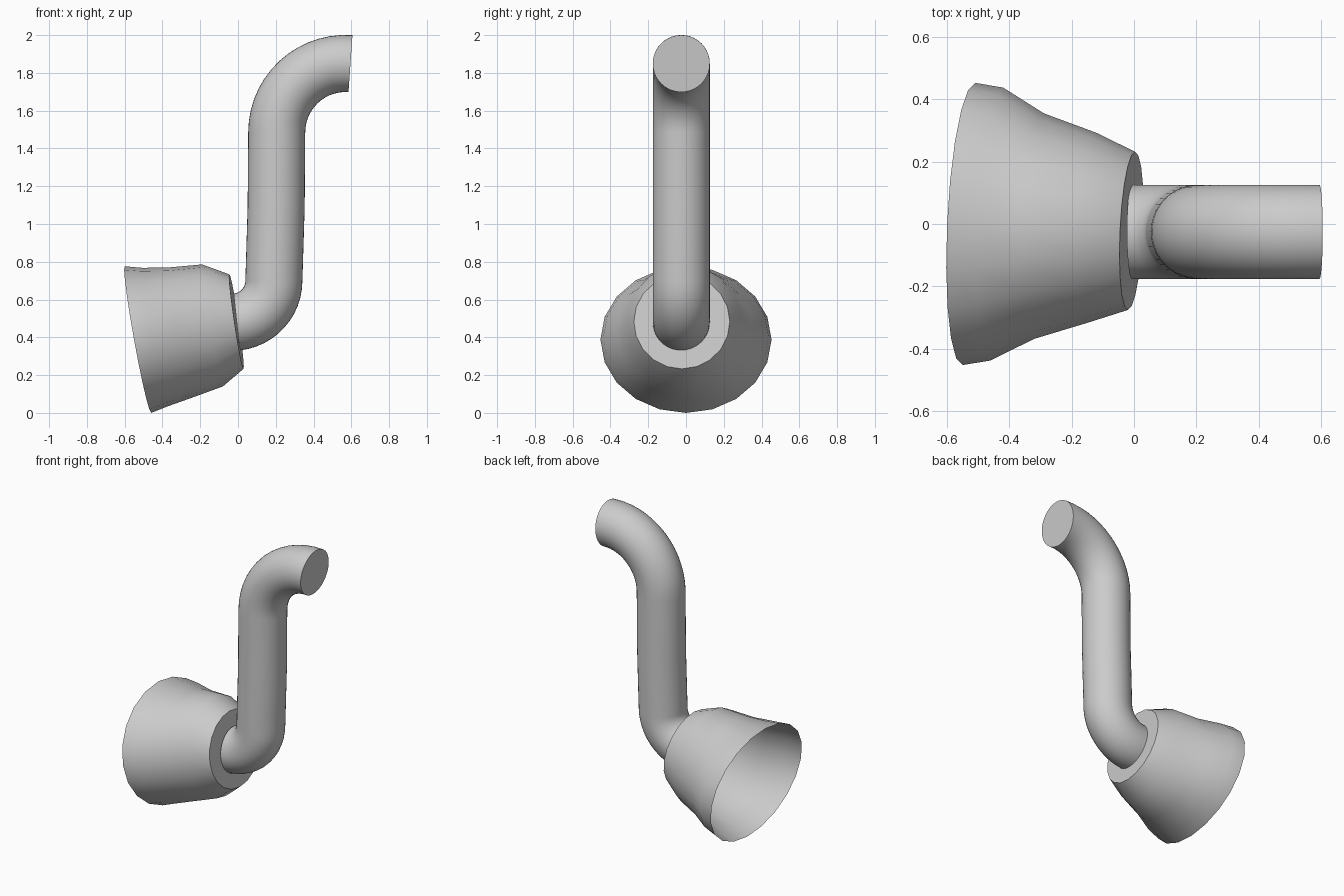
import bpy, bmesh
from math import sin, cos, radians, tau
from mathutils import Vector

if "Cube" in bpy.data.objects:
    bpy.data.objects.remove(bpy.data.objects["Cube"])


def loft(name, rings, cap_first, cap_last):
    """Skin a list of point rings, optionally closing the ends."""
    bm = bmesh.new()
    loops = [[bm.verts.new(p) for p in ring] for ring in rings]
    n = len(loops[0])
    for a, b in zip(loops, loops[1:]):
        for i in range(n):
            j = (i + 1) % n
            bm.faces.new((a[i], a[j], b[j], b[i]))
    if cap_first:
        bm.faces.new(loops[0][::-1])
    if cap_last:
        bm.faces.new(loops[-1])
    bmesh.ops.recalc_face_normals(bm, faces=bm.faces)
    mesh = bpy.data.meshes.new(name)
    bm.to_mesh(mesh)
    bm.free()
    obj = bpy.data.objects.new(name, mesh)
    bpy.context.collection.objects.link(obj)
    bpy.ops.object.select_all(action='DESELECT')
    obj.select_set(True)
    bpy.context.view_layer.objects.active = obj
    bpy.ops.object.shade_smooth_by_angle(angle=radians(40))
    return obj


# S-shaped pipe: (centre x, centre z, tangent angle) along its path
PIPE_Y, PIPE_R = -0.025, 0.151
path = []
for i in range(13):                       # lower bend
    a = radians(-84 + 84 * i / 12)
    path.append((-0.03 + 0.22 * cos(a), 0.70 + 0.22 * sin(a), a + tau / 4))
path.append((0.202, 1.09, radians(89)))   # straight riser
for i in range(15):                       # upper bend
    a = radians(180 - 94 * i / 14)
    path.append((0.57 + 0.365 * cos(a), 1.485 + 0.365 * sin(a), a - tau / 4))

pipe_rings = []
for x, z, t in path:
    side = Vector((-sin(t), 0, cos(t)))
    pipe_rings.append([Vector((x, PIPE_Y, z)) + PIPE_R * (
        side * cos(tau * k / 40) + Vector((0, 1, 0)) * sin(tau * k / 40))
        for k in range(40)])
loft("bent_pipe", pipe_rings, False, True)

# Open bell cup: centre x, y, z, half width, half height, lean in x
profile = [
    (-0.008, -0.022, 0.483, 0.254, 0.25, 0.037),
    (-0.135, -0.012, 0.463, 0.305, 0.323, 0.055),
    (-0.305, -0.007, 0.425, 0.362, 0.345, 0.060),
    (-0.440, 0.000, 0.401, 0.438, 0.367, 0.066),
    (-0.530, 0.000, 0.388, 0.453, 0.388, 0.070),
]
cup_rings = []
for cx, cy, cz, w, h, lean in profile:
    ring = []
    for k in range(20):
        s, c = sin(tau * k / 20), cos(tau * k / 20)
        ring.append((cx - lean * c + 0.045 * w * s, cy + w * s, cz + h * c))
    cup_rings.append(ring)
loft("bell_cup", cup_rings, True, False)
